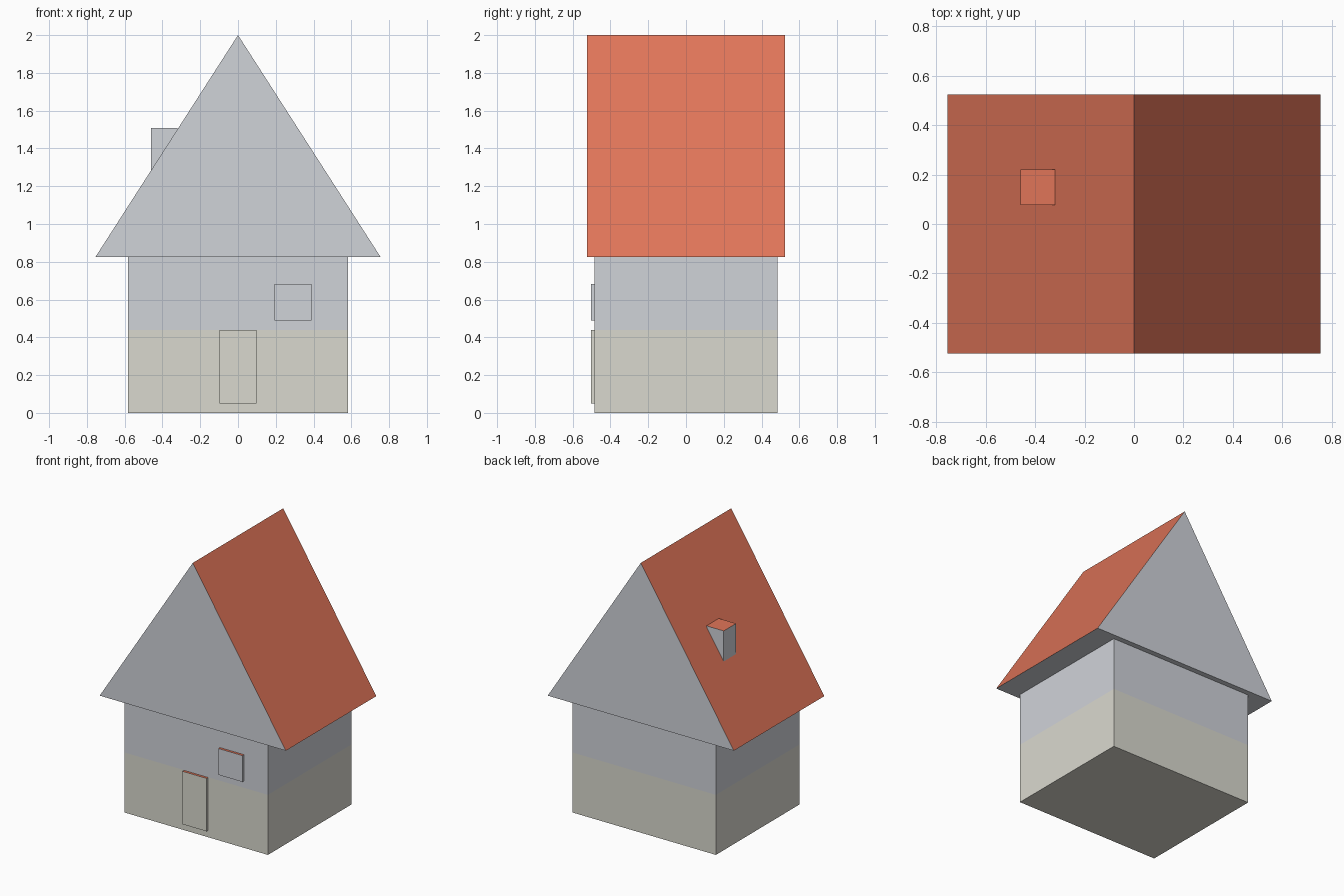
import bpy
import bmesh
from mathutils import Vector

if "Cube" in bpy.data.objects:
    bpy.data.objects.remove(bpy.data.objects["Cube"])


def material(name, rgb):
    # sRGB 0-255 to linear
    lin = [((c / 255 + 0.055) / 1.055) ** 2.4 for c in rgb]
    m = bpy.data.materials.new(name)
    m.diffuse_color = (*lin, 1)
    m.use_nodes = True
    m.node_tree.nodes["Principled BSDF"].inputs["Base Color"].default_value = m.diffuse_color
    return m


MATS = [material("pale_grey", (208, 211, 217)),
        material("warm_stone", (218, 217, 207)),
        material("roof_red", (224, 117, 89))]
BAND = 0.44  # top of the stone-coloured lower band


def finish(bm, name):
    # Upward faces are red, low faces stone, all others pale grey
    bmesh.ops.recalc_face_normals(bm, faces=bm.faces)
    for f in bm.faces:
        if f.normal.z > 0.1:
            f.material_index = 2
        elif f.calc_center_median().z < BAND:
            f.material_index = 1
        else:
            f.material_index = 0
    mesh = bpy.data.meshes.new(name)
    bm.to_mesh(mesh)
    bm.free()
    for m in MATS:
        mesh.materials.append(m)
    obj = bpy.data.objects.new(name, mesh)
    bpy.context.collection.objects.link(obj)


def box(name, x, y, z, split=None):
    bm = bmesh.new()
    bmesh.ops.create_cube(bm, size=1)
    for v in bm.verts:
        v.co = Vector([(a + b) / 2 + c * (b - a) for (a, b), c in zip((x, y, z), v.co)])
    if split:
        bmesh.ops.bisect_plane(bm, geom=bm.verts[:] + bm.edges[:] + bm.faces[:],
                               plane_co=(0, 0, split), plane_no=(0, 0, 1))
    finish(bm, name)


# Walls, cut where the colour changes; top tucked just inside the roof
box("walls", (-0.582, 0.582), (-0.485, 0.485), (0, 0.83), BAND)

# Solid gable roof: triangle pushed along y
bm = bmesh.new()
tri = bm.faces.new([bm.verts.new(p) for p in
                    ((-0.755, -0.524, 0.825), (0.755, -0.524, 0.825), (0, -0.524, 2.0))])
ext = bmesh.ops.extrude_face_region(bm, geom=[tri], use_keep_orig=True)
bmesh.ops.translate(bm, vec=(0, 1.048, 0),
                    verts=[g for g in ext["geom"] if isinstance(g, bmesh.types.BMVert)])
finish(bm, "roof")

# Chimney on the left slope, door and window on the front wall
box("chimney", (-0.46, -0.32), (0.077, 0.22), (1.2, 1.508))
box("door", (-0.098, 0.098), (-0.503, -0.48), (0.05, 0.438))
box("window", (0.193, 0.389), (-0.503, -0.48), (0.49, 0.683))
